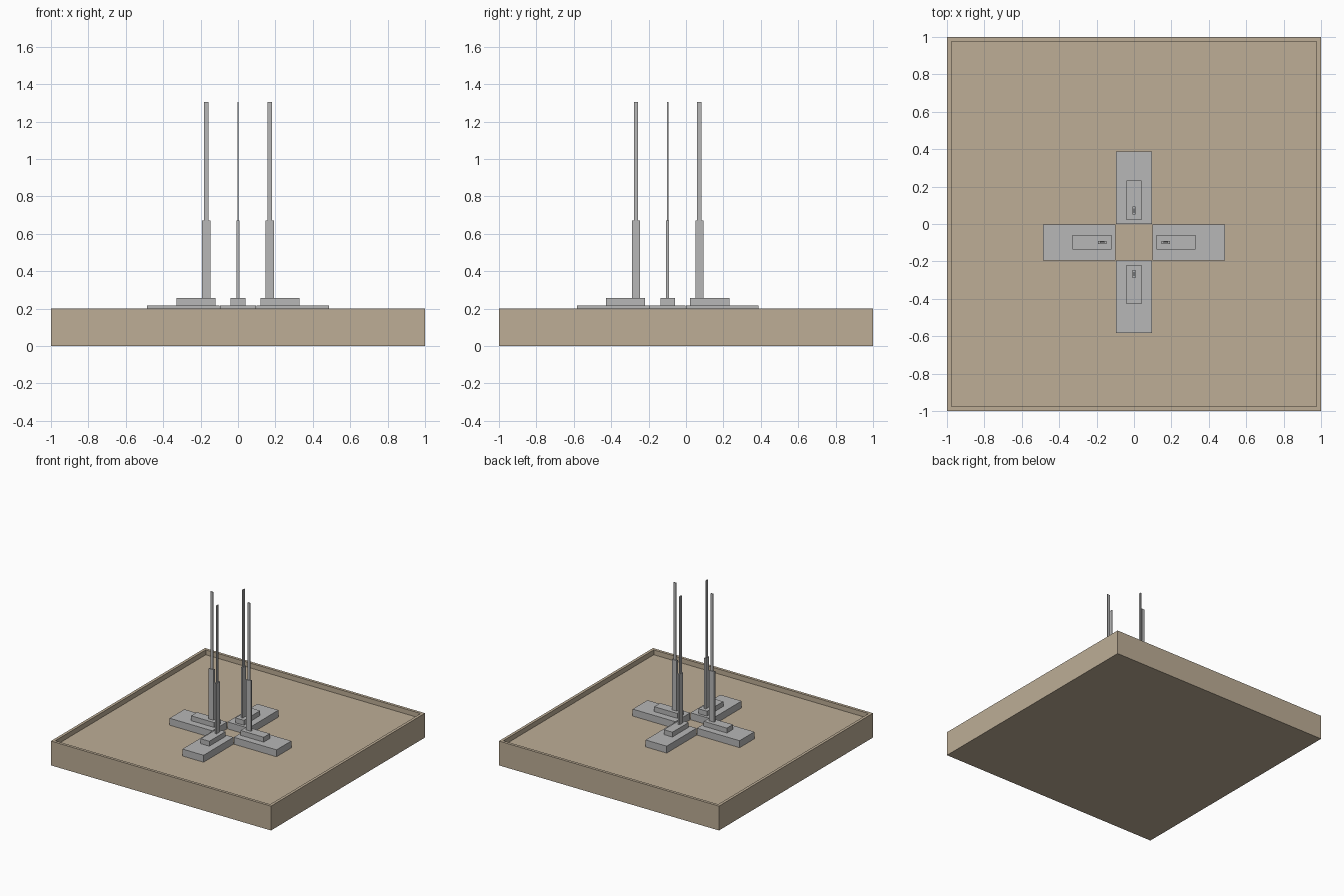
import bpy
import bmesh
from math import pi
from mathutils import Matrix, Vector

if "Cube" in bpy.data.objects:
    bpy.data.objects.remove(bpy.data.objects["Cube"])


def make_material(name, color):
    mat = bpy.data.materials.new(name)
    mat.use_nodes = True
    mat.diffuse_color = color
    mat.node_tree.nodes["Principled BSDF"].inputs["Base Color"].default_value = color
    return mat


tan = make_material("sand tan", (0.51, 0.42, 0.305, 1))
grey = make_material("light grey", (0.475, 0.475, 0.475, 1))


def make_box(name, low, high, mat, placement=Matrix(), recess=None):
    """Axis-aligned box between two corners; recess = (rim width, depth)."""
    low, high = Vector(low), Vector(high)
    bm = bmesh.new()
    bmesh.ops.create_cube(bm, size=1)
    bmesh.ops.scale(bm, vec=high - low, verts=bm.verts)
    bmesh.ops.translate(bm, vec=(low + high) / 2, verts=bm.verts)
    if recess:
        rim, depth = recess
        top = max(bm.faces, key=lambda f: f.calc_center_median().z)
        bmesh.ops.inset_region(bm, faces=[top], thickness=rim)
        # Pull the inset face straight down to form vertical inner walls
        walls = bmesh.ops.extrude_discrete_faces(bm, faces=[top])
        floor = walls["faces"][0]
        bmesh.ops.translate(bm, vec=(0, 0, -depth), verts=floor.verts)
    bmesh.ops.transform(bm, matrix=placement, verts=bm.verts)
    mesh = bpy.data.meshes.new(name)
    bm.to_mesh(mesh)
    bm.free()
    mesh.materials.append(mat)
    obj = bpy.data.objects.new(name, mesh)
    bpy.context.collection.objects.link(obj)
    return obj


# Shallow square tray with a thin raised rim
FLOOR = 0.16
make_box("tray", (-1, -1, 0), (1, 1, 0.2), tan, recess=(0.033, 0.2 - FLOOR))

# Stacked parts of one arm: inner radius, outer radius, half width, bottom, top
ARM_PARTS = {
    "slab": (0.098, 0.486, 0.096, FLOOR, 0.217),
    "plinth": (0.12, 0.33, 0.039, 0.217, 0.257),
    "lower_blade": (0.148, 0.192, 0.008, 0.257, 0.671),
    "upper_blade": (0.158, 0.181, 0.0035, 0.671, 1.305),
}

# Four arms turned around a centre set slightly forward
centre = Matrix.Translation((0, -0.098, 0))
for turn, side in enumerate(("left", "back", "right", "front")):
    placement = centre @ Matrix.Rotation(turn * pi / 2, 4, "Z")
    for part, (inner, outer, half, bottom, top) in ARM_PARTS.items():
        make_box(f"{side}_{part}", (inner, -half, bottom), (outer, half, top),
                 grey, placement)
